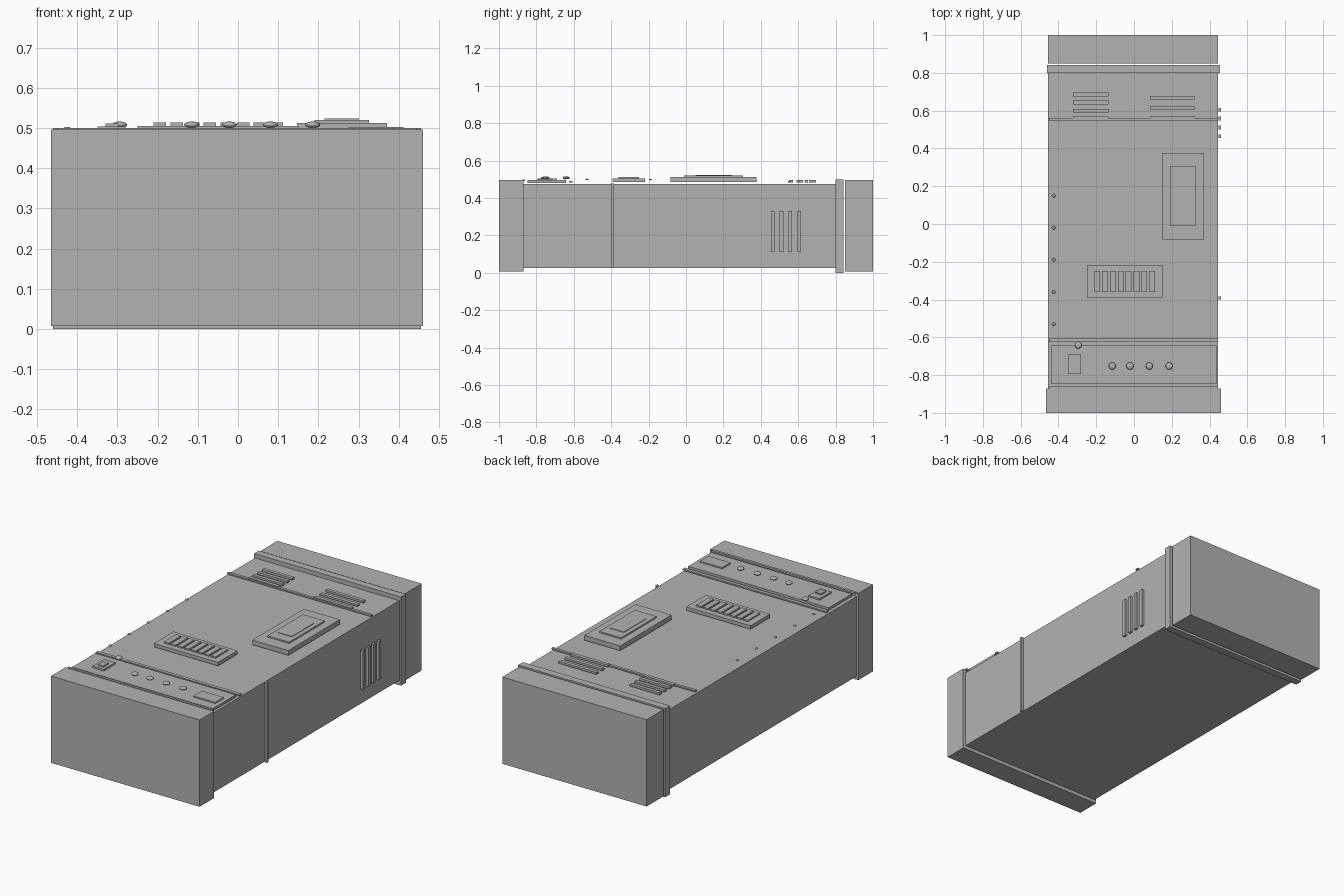
import bpy
import bmesh
from mathutils import Matrix, Vector

default = bpy.data.objects.get("Cube")
if default:
    bpy.data.objects.remove(default, do_unlink=True)

metal = bpy.data.materials.new("casing_grey")
metal.use_nodes = True
GREY = (0.45, 0.45, 0.45, 1)
metal.diffuse_color = GREY
metal.node_tree.nodes["Principled BSDF"].inputs["Base Color"].default_value = GREY


def finish(name, bm):
    mesh = bpy.data.meshes.new(name)
    bm.to_mesh(mesh)
    bm.free()
    mesh.materials.append(metal)
    obj = bpy.data.objects.new(name, mesh)
    bpy.context.collection.objects.link(obj)
    return obj


def box(name, x, y, z):
    """Box from (min, max) ranges."""
    low, high = Vector((x[0], y[0], z[0])), Vector((x[1], y[1], z[1]))
    bm = bmesh.new()
    place = Matrix.Translation((low + high) / 2) @ Matrix.Diagonal((*(high - low), 1))
    bmesh.ops.create_cube(bm, size=1, matrix=place)
    return finish(name, bm)


def dome(name, x, y, z, radius, height):
    """Flattened ball used for knobs and rivets."""
    bm = bmesh.new()
    place = Matrix.Translation((x, y, z)) @ Matrix.Diagonal((radius, radius, height, 1))
    bmesh.ops.create_uvsphere(bm, u_segments=16, v_segments=8, radius=1, matrix=place)
    for face in bm.faces:
        face.smooth = True
    return finish(name, bm)


# Main casing, end caps and the raised band
WIDTH = (-0.455, 0.445)
box("casing", WIDTH, (-0.87, 0.8), (0.027, 0.476))
box("front_cap", (-0.465, 0.461), (-1, -0.87), (0.007, 0.496))
box("back_cap", WIDTH, (0.85, 1), (0.007, 0.496))
box("back_band", (-0.46, 0.456), (0.8, 0.842), (0, 0.5))

# Seams across the top
SEAM = (-0.45, 0.446)
box("front_seam", SEAM, (-0.874, -0.86), (0.49, 0.5))
box("panel_seam", SEAM, (-0.626, -0.606), (0.483, 0.491))
box("vent_seam", SEAM, (0.546, 0.562), (0.483, 0.491))

# Control panel
box("control_panel", (-0.44, 0.436), (-0.848, -0.642), (0.481, 0.495))
box("switch_plate", (-0.35, -0.28), (-0.795, -0.69), (0.495, 0.504))
box("switch", (-0.33, -0.297), (-0.775, -0.73), (0.504, 0.511))
box("display", (0.275, 0.412), (-0.79, -0.715), (0.494, 0.502))
for i, x in enumerate((-0.115, -0.021, 0.081, 0.186)):
    dome(f"knob_{i + 1}", x, -0.752, 0.508, 0.019, 0.008)
dome("indicator_lamp", -0.295, -0.641, 0.508, 0.019, 0.008)

# Grille plate with eight slats
box("grille_plate", (-0.25, 0.15), (-0.392, -0.218), (0.485, 0.505))
for i in range(8):
    x = -0.21 + i * 0.0415
    box(f"grille_slat_{i + 1}", (x, x + 0.031), (-0.36, -0.25), (0.505, 0.513))

# Stepped hatch
box("hatch_base", (0.147, 0.371), (-0.082, 0.376), (0.485, 0.512))
box("hatch_step", (0.19, 0.326), (-0.01, 0.306), (0.512, 0.52))
box("hatch_window", (0.215, 0.301), (0.05, 0.246), (0.52, 0.523))

# Top vents
for side, span, rows in (("right", (-0.322, -0.136), (0.685, 0.643, 0.6, 0.562)),
                         ("left", (0.085, 0.32), (0.668, 0.615, 0.562))):
    for i, y in enumerate(rows):
        box(f"{side}_vent_slat_{i + 1}", span, (y - 0.01, y + 0.01), (0.483, 0.495))

# Rivets along the right edge
for i in range(5):
    dome(f"rivet_{i + 1}", -0.425, -0.53 + i * 0.17, 0.499, 0.009, 0.004)

# Side strip and side vent on the left wall
box("side_strip", (0.447, 0.461), (-0.4, -0.385), (0.025, 0.478))
for i in range(4):
    y = 0.454 + i * 0.047
    box(f"side_vent_slat_{i + 1}", (0.447, 0.461), (y, y + 0.02), (0.11, 0.33))
